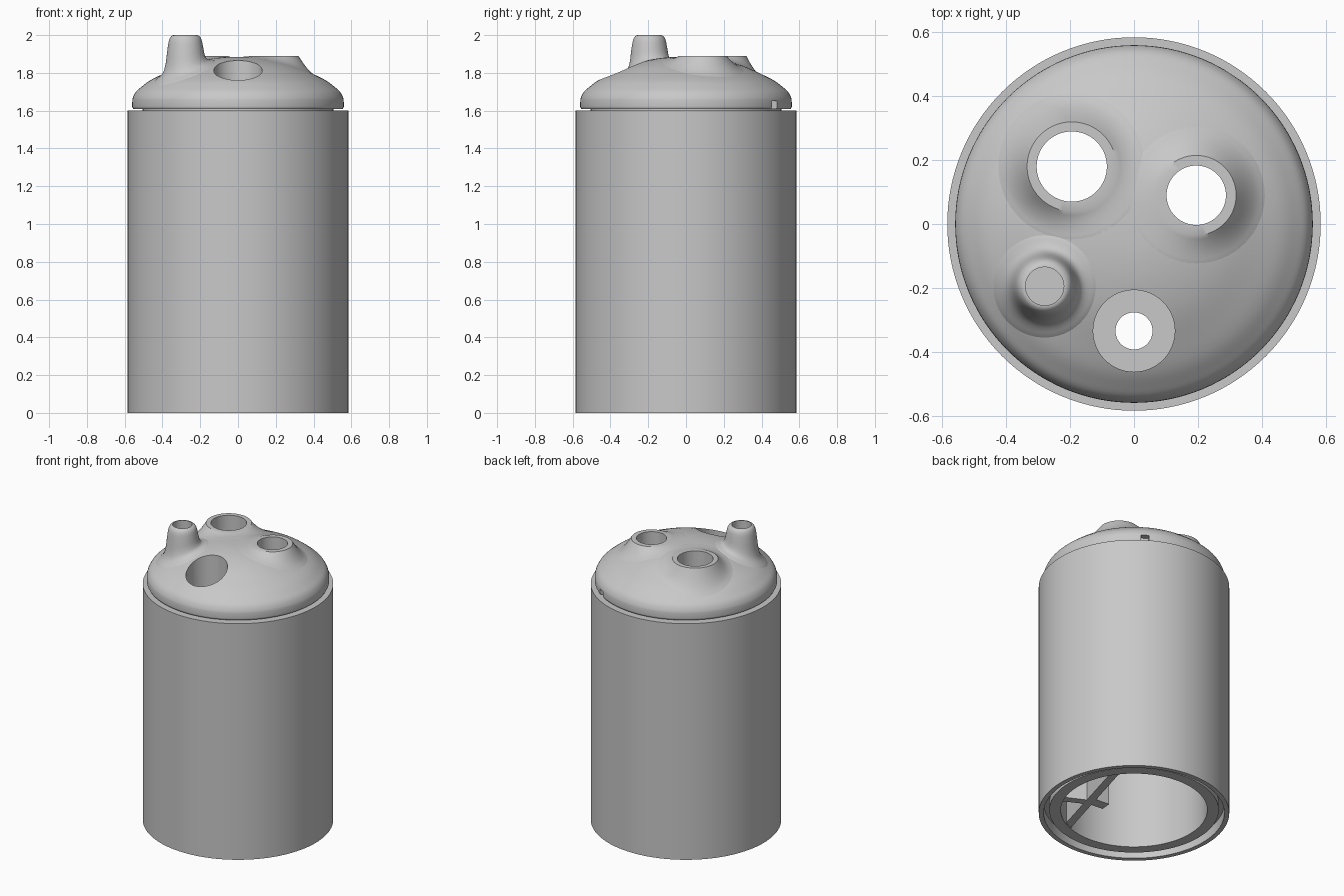
import bpy, bmesh, math
from mathutils import Vector, Matrix

cube = bpy.data.objects.get("Cube")
if cube:
    bpy.data.objects.remove(cube, do_unlink=True)

grey = bpy.data.materials.new("plain_grey")
grey.use_nodes = True
grey.diffuse_color = (0.58, 0.58, 0.58, 1)
shader = grey.node_tree.nodes["Principled BSDF"]
shader.inputs["Base Color"].default_value = (0.58, 0.58, 0.58, 1)
shader.inputs["Roughness"].default_value = 0.6


def finish(name, bm):
    """Turn a bmesh into a named object with the grey material."""
    mesh = bpy.data.meshes.new(name)
    bm.to_mesh(mesh)
    bm.free()
    mesh.materials.append(grey)
    obj = bpy.data.objects.new(name, mesh)
    bpy.context.collection.objects.link(obj)
    return obj


def activate(obj):
    bpy.ops.object.select_all(action='DESELECT')
    obj.select_set(True)
    bpy.context.view_layer.objects.active = obj


def smooth(obj):
    activate(obj)
    bpy.ops.object.shade_smooth_by_angle(angle=math.radians(32))


def lathe(name, profile, closed=False):
    """Spin an (r, z) profile around the z axis."""
    bm = bmesh.new()
    verts = [bm.verts.new((r, 0, z)) for r, z in profile]
    edges = [bm.edges.new(pair) for pair in zip(verts, verts[1:])]
    if closed:
        edges.append(bm.edges.new((verts[-1], verts[0])))
    bmesh.ops.spin(bm, geom=verts + edges, axis=(0, 0, 1), cent=(0, 0, 0),
                   angle=math.tau, steps=128)
    bmesh.ops.remove_doubles(bm, verts=bm.verts, dist=1e-5)
    bmesh.ops.recalc_face_normals(bm, faces=bm.faces)
    return finish(name, bm)


def curve_through(points, steps=5):
    """Catmull-Rom curve through 2D points."""
    pts = [Vector(p) for p in points]
    pts = [pts[0]] + pts + [pts[-1]]
    out = []
    for a, b, c, d in zip(pts, pts[1:], pts[2:], pts[3:]):
        for i in range(steps):
            t = i / steps
            out.append(0.5 * (2 * b + (c - a) * t + (2 * a - 5 * b + 4 * c - d) * t * t
                              + (3 * b - a - 3 * c + d) * t ** 3))
    return [(p.x, p.y) for p in out] + [tuple(pts[-1])]


# Lid dome
dome = curve_through([(0, 1.885), (0.1, 1.882), (0.2, 1.867), (0.3, 1.838),
                      (0.4, 1.793), (0.465, 1.76), (0.51, 1.727), (0.54, 1.7),
                      (0.556, 1.67), (0.56, 1.645), (0.56, 1.62)])
lid = lathe("lid", dome + [(0.555, 1.61), (0, 1.61)])


def dome_height(r):
    for (r0, z0), (r1, z1) in zip(dome, dome[1:]):
        if r0 <= r <= r1 and r1 > r0:
            return z0 + (z1 - z0) * (r - r0) / (r1 - r0)
    return dome[-1][1]


def cut(target, bm):
    """Subtract a temporary solid from the target."""
    cutter = finish("cutter", bm)
    cutter.hide_render = True
    mod = target.modifiers.new("cut", 'BOOLEAN')
    mod.operation = 'DIFFERENCE'
    mod.solver = 'EXACT'
    mod.object = cutter
    activate(target)
    bpy.ops.object.modifier_apply(modifier=mod.name)
    bpy.data.objects.remove(cutter, do_unlink=True)


def drill(x, y, radius, bottom):
    bm = bmesh.new()
    height = 2.2 - bottom
    bmesh.ops.create_cone(bm, cap_ends=True, segments=64, radius1=radius,
                          radius2=radius, depth=height,
                          matrix=Matrix.Translation((x, y, bottom + height / 2)))
    cut(lid, bm)


def boss(name, x, y, top, profile):
    """Raised collar whose skirt follows the dome; profile is (distance, rise)."""
    count = 64
    bm = bmesh.new()
    rows = []
    for d, rise in profile:
        row = []
        for k in range(count):
            a = math.tau * k / count
            px, py = x + d * math.cos(a), y + d * math.sin(a)
            base = dome_height(math.hypot(px, py))
            row.append(bm.verts.new((px, py, base + (top - base) * rise)))
        rows.append(row)
    for v in rows[0]:
        v.co.z -= 0.02
    for v in rows[-1]:
        v.co.z -= 0.003
    for inner, outer in zip(rows, rows[1:]):
        for k in range(count):
            j = (k + 1) % count
            bm.faces.new((inner[k], outer[k], outer[j], inner[j]))
    smooth(finish(name, bm))


def collar(hole, rim, flare=0.1, steps=8):
    skirt = [(rim + flare * i / steps, (1 - i / steps) ** 2.4) for i in range(steps + 1)]
    return [(hole, 0), (hole, 1)] + skirt


# Openings through the lid, the stepped front port and the blind spout
drill(-0.195, 0.18, 0.11, 1.5)
drill(0.195, 0.09, 0.093, 1.5)
drill(0, -0.335, 0.128, 1.64)
drill(0, -0.335, 0.058, 1.5)
drill(-0.28, -0.195, 0.06, 1.7)

# Small notch in the lid's lower edge
bm = bmesh.new()
bmesh.ops.create_cube(bm, size=1, matrix=Matrix.Rotation(math.radians(57), 4, 'Z')
                      @ Matrix.Translation((0.56, 0, 1.62))
                      @ Matrix.Diagonal((0.08, 0.05, 0.06, 1)))
cut(lid, bm)
smooth(lid)

# Raised collars and spout
boss("large_collar", -0.195, 0.18, 1.89, collar(0.11, 0.14))
boss("small_collar", 0.195, 0.09, 1.89, collar(0.093, 0.125))
spout = curve_through([(0.06, 1), (0.07, 0.985), (0.08, 0.93), (0.088, 0.82),
                       (0.095, 0.6), (0.103, 0.32), (0.115, 0.14),
                       (0.135, 0.05), (0.165, 0)], 3)
boss("spout", -0.28, -0.195, 2.0, [(0.06, 0)] + spout)

# Body: outer wall, grooved foot, inner liner and the lip under the lid
smooth(lathe("body", [(0.585, 0), (0.585, 1.6), (0.505, 1.6), (0.505, 1.612),
                      (0.45, 1.612), (0.45, 0.02), (0.52, 0.02), (0.52, 0.07),
                      (0.555, 0.07), (0.555, 0)], closed=True))


# Chamber dividers inside the body
def wall(name, start, end, thickness):
    a, b = Vector(start), Vector(end)
    mid, run = (a + b) / 2, b - a
    bm = bmesh.new()
    bmesh.ops.create_cube(bm, size=1, matrix=Matrix.Translation((mid.x, mid.y, 0.82))
                          @ Matrix.Rotation(math.atan2(run.y, run.x), 4, 'Z')
                          @ Matrix.Diagonal((run.length, thickness, 1.58, 1)))
    finish(name, bm)


wall("main_divider", (0.38, 0.3), (0.166, -0.454), 0.05)
wall("side_divider", (0.27, -0.12), (0.453, -0.212), 0.05)
wall("divider_post", (0.27, -0.1), (0.15, -0.09), 0.07)
